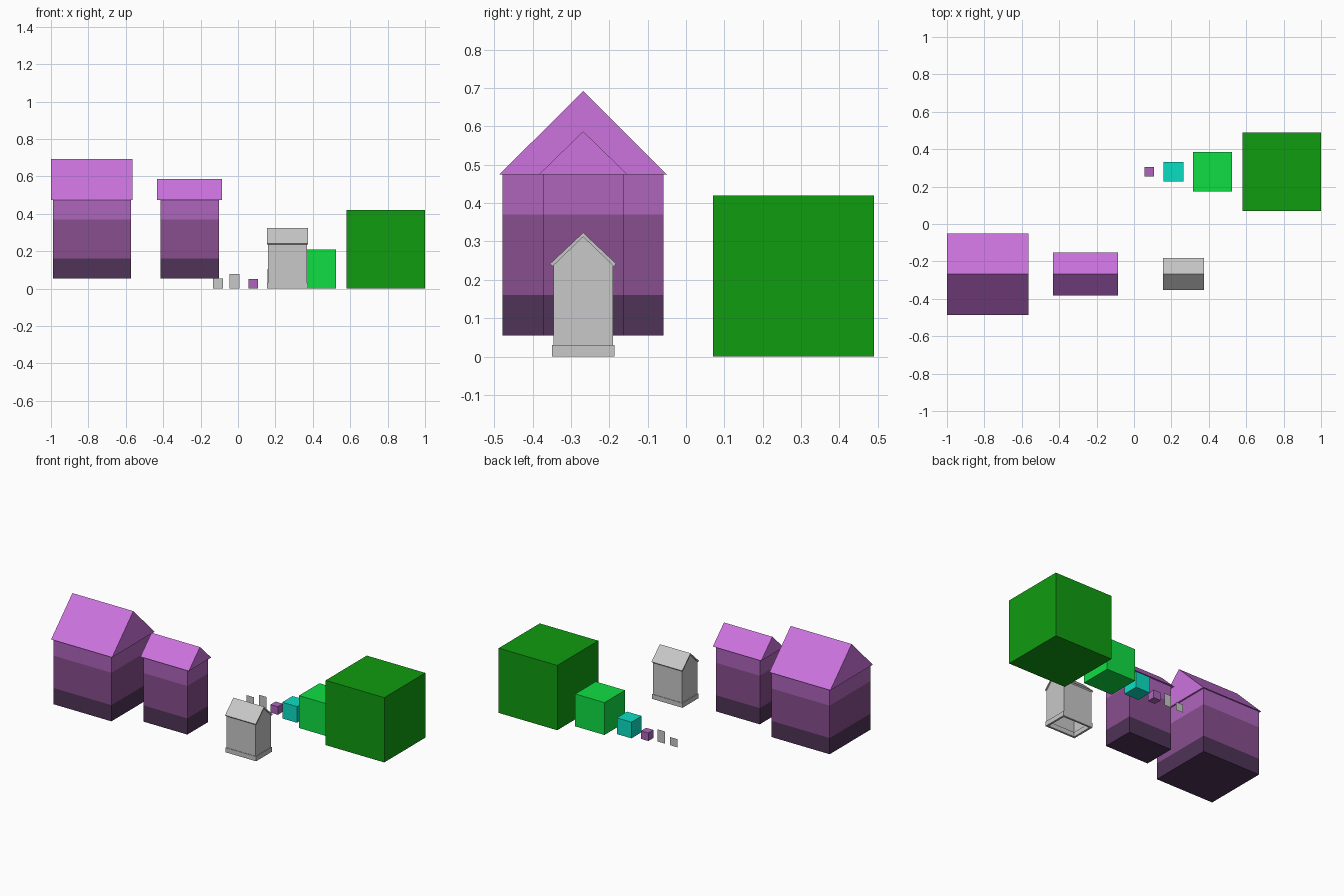
import bpy, bmesh

cube = bpy.data.objects.get("Cube")
if cube:
    bpy.data.objects.remove(cube, do_unlink=True)


def material(name, r, g, b):
    """Flat colour from 0-255 display values, stored as linear."""
    lin = [((c / 255 + 0.055) / 1.055) ** 2.4 if c > 10 else c / 255 / 12.92 for c in (r, g, b)]
    mat = bpy.data.materials.new(name)
    mat.use_nodes = True
    mat.diffuse_color = (*lin, 1)
    bsdf = mat.node_tree.nodes["Principled BSDF"]
    bsdf.inputs["Base Color"].default_value = (*lin, 1)
    bsdf.inputs["Roughness"].default_value = 0.9
    return mat


ROOF = material("orchid_roof", 204, 115, 222)
UPPER = material("light_purple", 174, 101, 187)
MIDDLE = material("mid_purple", 136, 78, 142)
LOWER = material("dark_purple", 78, 51, 87)
GREEN = material("deep_green", 16, 156, 16)
LIME = material("bright_green", 16, 222, 68)
TEAL = material("teal", 11, 222, 195)
GREY = material("stone_grey", 200, 200, 200)


def finish(name, bm, *mats):
    mesh = bpy.data.meshes.new(name)
    bm.to_mesh(mesh)
    bm.free()
    obj = bpy.data.objects.new(name, mesh)
    bpy.context.collection.objects.link(obj)
    for m in mats:
        mesh.materials.append(m)
    return obj


def prism(x0, x1, profile):
    """Extrude a (y, z) profile along x."""
    bm = bmesh.new()
    face = bm.faces.new([bm.verts.new((x0, y, z)) for y, z in profile])
    ext = bmesh.ops.extrude_face_region(bm, geom=[face])["geom"]
    verts = [v for v in ext if isinstance(v, bmesh.types.BMVert)]
    bmesh.ops.translate(bm, verts=verts, vec=(x1 - x0, 0, 0))
    bmesh.ops.recalc_face_normals(bm, faces=bm.faces)
    return bm


def box(x0, x1, y0, y1, z0, z1):
    return prism(x0, x1, [(y0, z0), (y1, z0), (y1, z1), (y0, z1)])


def drop_faces(bm, test):
    bm.normal_update()
    bmesh.ops.delete(bm, geom=[f for f in bm.faces if test(f.normal)], context="FACES")


# Banded houses: walls cut into three colour bands, solid gable roof on top
EAVES = 0.475
CENTRE = -0.268
BANDS = (0.16, 0.37)


def banded_house(name, x0, x1, half_depth, over_x, roof_half, ridge):
    bm = box(x0, x1, CENTRE - half_depth, CENTRE + half_depth, 0.055, EAVES)
    drop_faces(bm, lambda n: n.z > 0.9)
    for z in BANDS:
        bmesh.ops.bisect_plane(bm, geom=bm.verts[:] + bm.edges[:] + bm.faces[:],
                               plane_co=(0, 0, z), plane_no=(0, 0, 1))
    for f in bm.faces:
        f.material_index = sum(f.calc_center_median().z > z for z in BANDS)
    finish(name + "_walls", bm, LOWER, MIDDLE, UPPER)
    roof = prism(x0 - over_x, x1 + over_x, [(CENTRE - roof_half, EAVES),
                 (CENTRE + roof_half, EAVES), (CENTRE, ridge)])
    finish(name + "_roof", roof, ROOF)


banded_house("large_house", -0.99, -0.573, 0.21, 0.01, 0.218, 0.692)
banded_house("narrow_house", -0.415, -0.102, 0.105, 0.017, 0.115, 0.587)

# Grey hut: hollow walls, thin folded roof and a plinth ring
walls = prism(0.161, 0.369, [(CENTRE - 0.078, 0.03), (CENTRE + 0.078, 0.03),
              (CENTRE + 0.078, 0.237), (CENTRE, 0.312), (CENTRE - 0.078, 0.237)])
drop_faces(walls, lambda n: n.z > 0.1 or n.z < -0.1)
finish("hut_walls", walls, GREY)

finish("hut_roof", prism(0.155, 0.375, [
    (CENTRE - 0.086, 0.242), (CENTRE - 0.08, 0.235), (CENTRE, 0.312),
    (CENTRE + 0.08, 0.235), (CENTRE + 0.086, 0.242), (CENTRE, 0.323)]), GREY)

ring = box(0.156, 0.374, CENTRE - 0.081, CENTRE + 0.081, 0, 0.03)
drop_faces(ring, lambda n: abs(n.z) > 0.9)
plinth = finish("hut_plinth", ring, GREY)
solid = plinth.modifiers.new("thickness", "SOLIDIFY")
solid.thickness = 0.013
solid.offset = -1
solid.use_even_offset = True

# Row of shrinking cubes along the back
ROW = 0.28
for name, x, size, mat in (("large_cube", 0.79, 0.42, GREEN), ("medium_cube", 0.42, 0.21, LIME),
                           ("small_cube", 0.211, 0.105, TEAL), ("tiny_cube", 0.082, 0.052, UPPER)):
    h = size / 2
    finish(name, box(x - h, x + h, ROW - h, ROW + h, 0, size), mat)

# Two upright flat panels at the end of the row
for name, x0, x1, height in (("tall_panel", -0.045, 0.007, 0.079), ("short_panel", -0.134, -0.081, 0.053)):
    bm = bmesh.new()
    bm.faces.new([bm.verts.new((x, ROW, z)) for x, z in ((x0, 0), (x1, 0), (x1, height), (x0, height))])
    finish(name, bm, GREY)
